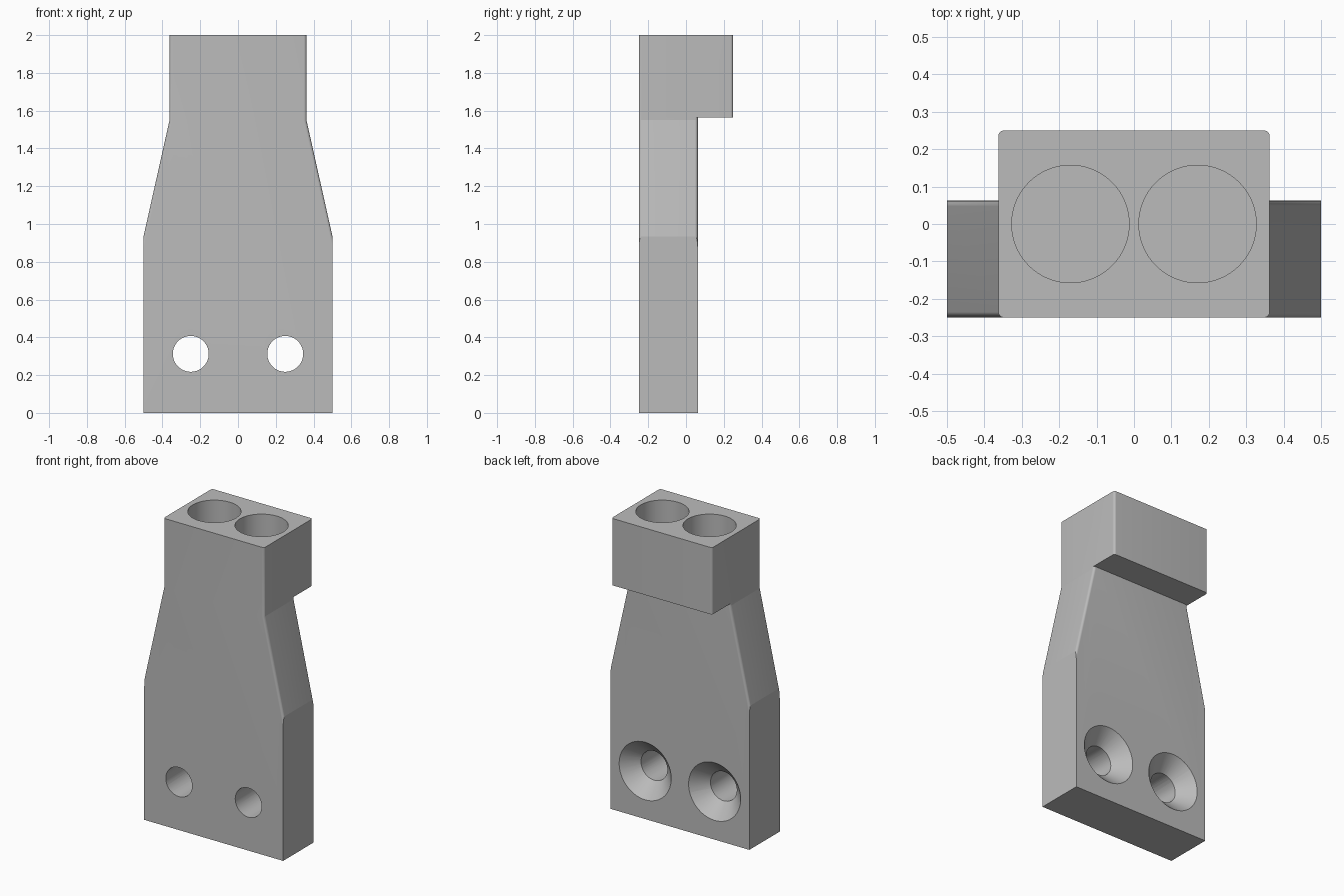
import bpy, bmesh, math
from mathutils import Matrix, Vector

cube = bpy.data.objects.get("Cube")
if cube:
    bpy.data.objects.remove(cube, do_unlink=True)

HALF_TOP = 0.3625
FRONT, PLATE_BACK, HEAD_BACK = -0.25, 0.0625, 0.25
TAPER_LOW, TAPER_HIGH, HEAD_LOW, TOP = 0.935, 1.55, 1.565, 2.0

grey = bpy.data.materials.new("plain grey")
grey.use_nodes = True
grey.diffuse_color = (0.5, 0.5, 0.5, 1)
grey.node_tree.nodes["Principled BSDF"].inputs["Base Color"].default_value = grey.diffuse_color


def make_object(name, bm):
    bmesh.ops.recalc_face_normals(bm, faces=bm.faces)
    mesh = bpy.data.meshes.new(name)
    bm.to_mesh(mesh)
    bm.free()
    mesh.materials.append(grey)
    obj = bpy.data.objects.new(name, mesh)
    bpy.context.collection.objects.link(obj)
    return obj


def prism(name, half_outline, y0, y1, round_edge):
    """Extrude a mirrored x-z outline along y and round the chosen edges."""
    bm = bmesh.new()
    outline = half_outline + [(-x, z) for x, z in reversed(half_outline)]
    face = bm.faces.new([bm.verts.new((x, y0, z)) for x, z in outline])
    new = bmesh.ops.extrude_face_region(bm, geom=[face])["geom"]
    verts = [v for v in new if isinstance(v, bmesh.types.BMVert)]
    bmesh.ops.translate(bm, verts=verts, vec=(0, y1 - y0, 0))
    edges = [e for e in bm.edges if round_edge(*[v.co for v in e.verts])]
    bmesh.ops.bevel(bm, geom=edges, offset=0.015, segments=8, profile=0.5,
                    affect="EDGES", clamp_overlap=True)
    return make_object(name, bm)


def cutter(name, start, end, r1, r2):
    """Round cutter running from start to end."""
    start, end = Vector(start), Vector(end)
    axis = end - start
    turn = axis.to_track_quat("Z", "Y").to_matrix().to_4x4()
    bm = bmesh.new()
    bmesh.ops.create_cone(bm, cap_ends=True, segments=64, radius1=r1, radius2=r2,
                          depth=axis.length,
                          matrix=Matrix.Translation((start + end) / 2) @ turn)
    obj = make_object(name, bm)
    obj.hide_render = True
    return obj


def combine(target, other, operation):
    mod = target.modifiers.new(operation.lower(), "BOOLEAN")
    mod.operation, mod.solver, mod.object = operation, "EXACT", other
    bpy.context.view_layer.objects.active = target
    bpy.ops.object.modifier_apply(modifier=mod.name)
    bpy.data.objects.remove(other, do_unlink=True)


# Tapered plate, rounded along the taper and neck
body = prism("bracket_body",
             [(0.5, 0), (0.5, TAPER_LOW), (HALF_TOP, TAPER_HIGH), (HALF_TOP, TOP)],
             FRONT, PLATE_BACK,
             lambda a, b: abs(a.z - b.z) > 0.1 and max(a.z, b.z) > 1)

# Overhanging head block, rounded on its rear upright edges
head = prism("head_block", [(HALF_TOP, HEAD_LOW), (HALF_TOP, TOP)], -0.1, HEAD_BACK,
             lambda a, b: abs(a.z - b.z) > 0.1 and a.y > 0)
combine(body, head, "UNION")

for side in (-1, 1):
    # Round sockets in the top
    x = side * 0.17
    combine(body, cutter("socket", (x, 0, TOP - 0.32), (x, 0, TOP + 0.1),
                         0.157, 0.157), "DIFFERENCE")
    # Screw holes, countersunk from the back
    x, z = side * 0.25, 0.3125
    combine(body, cutter("screw_hole", (x, -0.4, z), (x, 0.2, z),
                         0.095, 0.095), "DIFFERENCE")
    combine(body, cutter("countersink", (x, -0.05, z), (x, 0.1, z),
                         0.075, 0.225), "DIFFERENCE")

# Smooth the round surfaces and keep the corners crisp
bpy.ops.object.select_all(action="DESELECT")
body.select_set(True)
bpy.context.view_layer.objects.active = body
bpy.ops.object.shade_smooth_by_angle(angle=math.radians(11.8))
